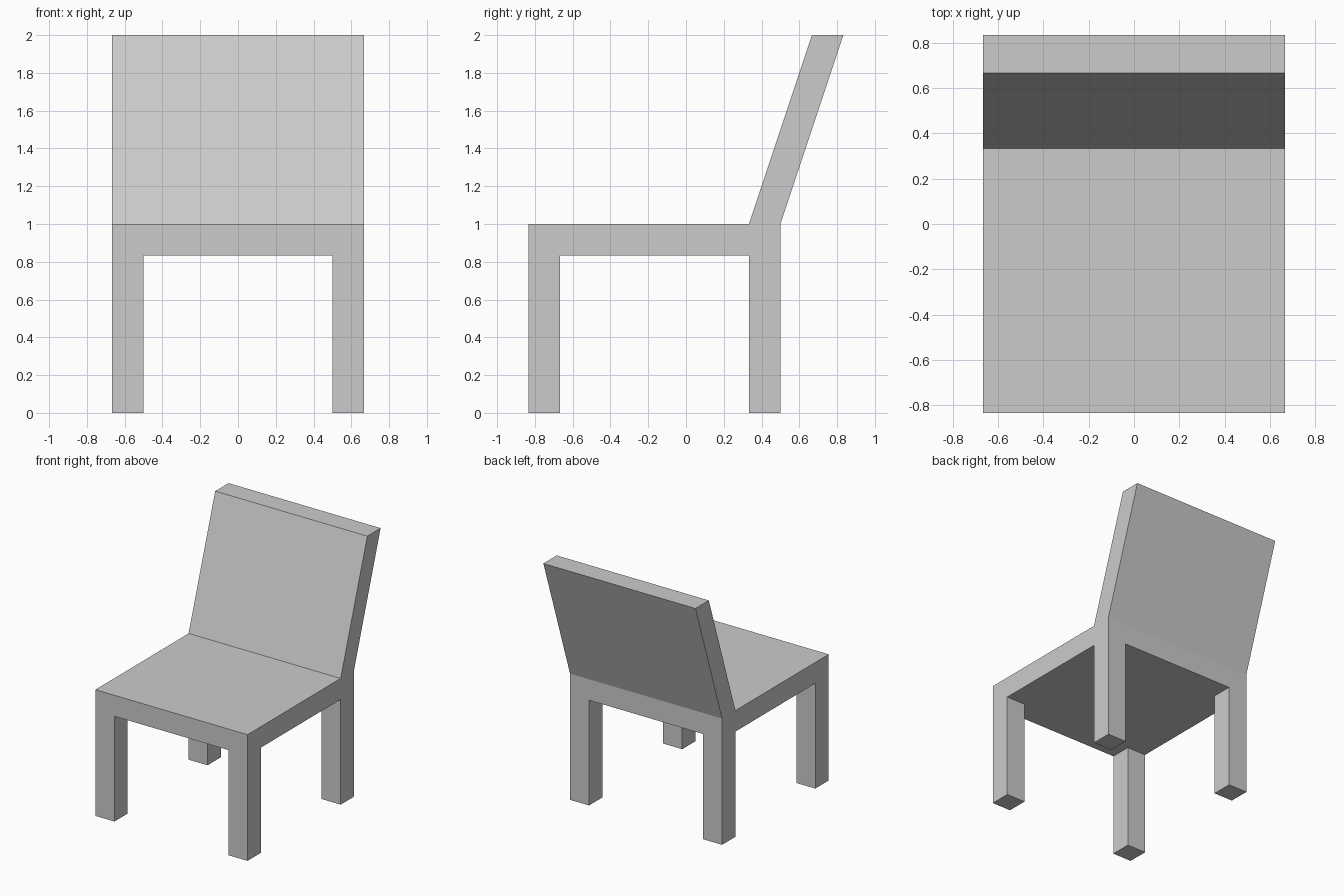
import bpy
import bmesh
from mathutils import Matrix, Vector

default_cube = bpy.data.objects.get("Cube")
if default_cube:
    bpy.data.objects.remove(default_cube, do_unlink=True)

# Main proportions: everything follows from the leg thickness
THICK = 1 / 6
HALF_WIDTH = 4 * THICK
FRONT, REAR = -5 * THICK, 3 * THICK
SEAT_TOP = 6 * THICK
SEAT_BOTTOM = SEAT_TOP - THICK
BACK_RISE, BACK_LEAN = 1.0, 2 * THICK

INNER_X = HALF_WIDTH - THICK
INNER_FRONT, INNER_REAR = FRONT + THICK, REAR - THICK


def make_material(name, color):
    mat = bpy.data.materials.new(name)
    mat.use_nodes = True
    mat.diffuse_color = color
    mat.node_tree.nodes["Principled BSDF"].inputs["Base Color"].default_value = color
    return mat


def extrude(bm, picked, offset):
    """Pull the picked faces out of the body along an offset."""
    result = bmesh.ops.extrude_face_region(bm, geom=picked)
    moved = [v for v in result["geom"] if isinstance(v, bmesh.types.BMVert)]
    bmesh.ops.translate(bm, verts=moved, vec=offset)
    old = [f for f in picked if f.is_valid]
    if old:
        bmesh.ops.delete(bm, geom=old, context="FACES_ONLY")
    bm.normal_update()


bm = bmesh.new()

# Seat slab
size = Vector((2 * HALF_WIDTH, REAR - FRONT, THICK))
middle = Vector((0, (FRONT + REAR) / 2, SEAT_TOP - THICK / 2))
bmesh.ops.create_cube(bm, size=1, matrix=Matrix.Translation(middle) @ Matrix.Diagonal(size.to_4d()))

# Cuts that mark out the legs and the backrest
for point, normal in (
    ((-INNER_X, 0, 0), (1, 0, 0)),
    ((INNER_X, 0, 0), (1, 0, 0)),
    ((0, INNER_FRONT, 0), (0, 1, 0)),
    ((0, INNER_REAR, 0), (0, 1, 0)),
):
    everything = bm.verts[:] + bm.edges[:] + bm.faces[:]
    bmesh.ops.bisect_plane(bm, geom=everything, plane_co=point, plane_no=normal)
bm.normal_update()

# Four legs from the corners of the underside
corners = []
for face in bm.faces:
    c = face.calc_center_median()
    if face.normal.z < -0.9 and abs(c.x) > INNER_X and not INNER_FRONT < c.y < INNER_REAR:
        corners.append(face)
extrude(bm, corners, Vector((0, 0, -SEAT_BOTTOM)))

# Leaning backrest from the rear strip of the seat top
strip = [f for f in bm.faces if f.normal.z > 0.9 and f.calc_center_median().y > INNER_REAR]
extrude(bm, strip, Vector((0, BACK_LEAN, BACK_RISE)))

# Merge flat faces and tidy normals
bmesh.ops.dissolve_limit(bm, angle_limit=0.01, verts=bm.verts[:], edges=bm.edges[:])
bmesh.ops.recalc_face_normals(bm, faces=bm.faces[:])

mesh = bpy.data.meshes.new("chair")
bm.to_mesh(mesh)
bm.free()
mesh.materials.append(make_material("light_grey", (0.6, 0.6, 0.6, 1)))
chair = bpy.data.objects.new("chair", mesh)
bpy.context.collection.objects.link(chair)
